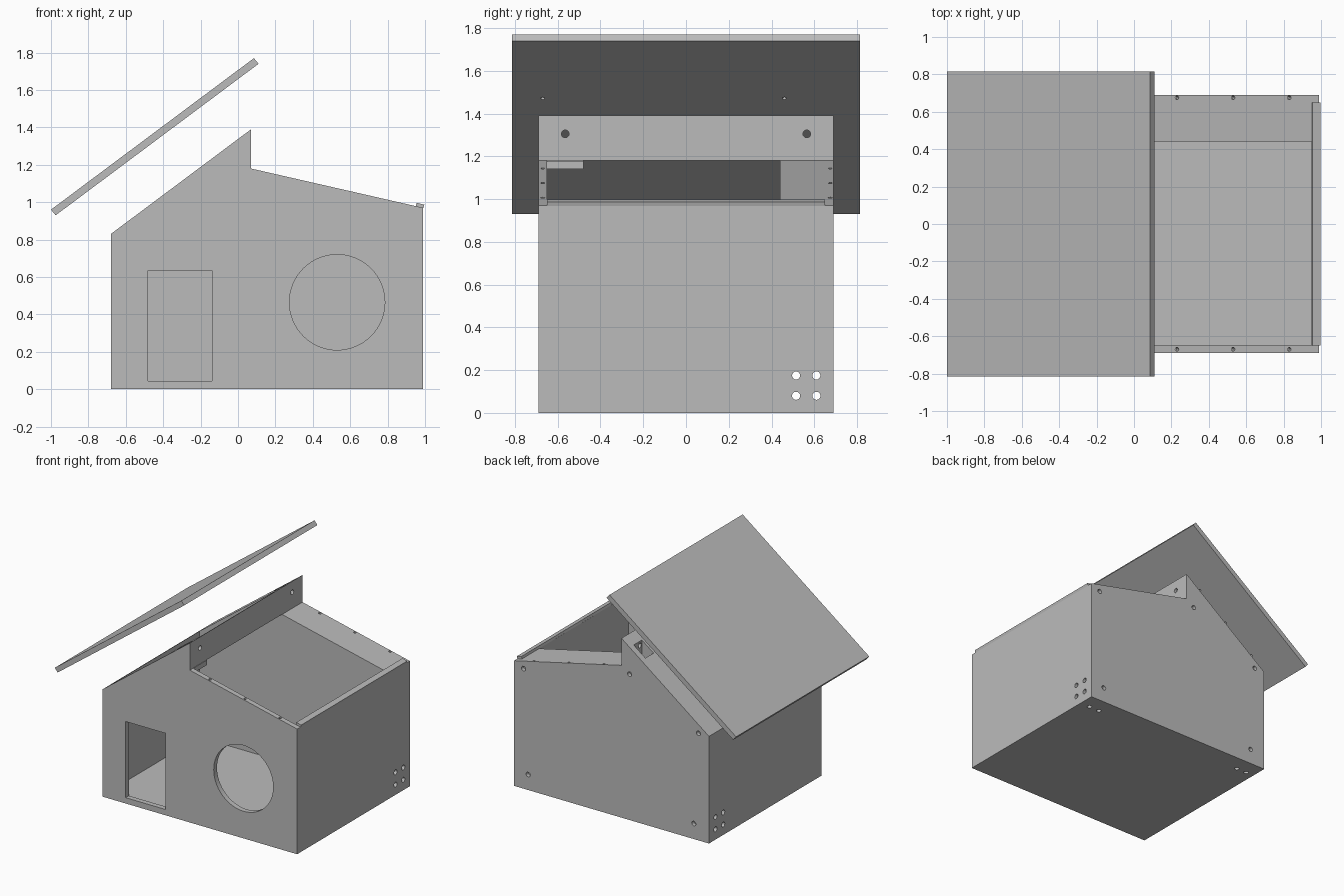
import bpy
import bmesh
import math
from mathutils import Vector

cube = bpy.data.objects.get("Cube")
if cube:
    bpy.data.objects.remove(cube, do_unlink=True)

# One matte grey for everything
grey = bpy.data.materials.new("plain_grey")
grey.use_nodes = True
grey.diffuse_color = (0.5, 0.5, 0.5, 1)
grey.node_tree.nodes["Principled BSDF"].inputs["Base Color"].default_value = (0.5, 0.5, 0.5, 1)


def finish(name, bm):
    bmesh.ops.recalc_face_normals(bm, faces=bm.faces)
    mesh = bpy.data.meshes.new(name)
    bm.to_mesh(mesh)
    bm.free()
    obj = bpy.data.objects.new(name, mesh)
    mesh.materials.append(grey)
    bpy.context.collection.objects.link(obj)
    return obj


def prism(name, outline, y0, y1):
    """Extrude an (x, z) outline from y0 to y1."""
    bm = bmesh.new()
    face = bm.faces.new([bm.verts.new((x, y0, z)) for x, z in outline])
    out = bmesh.ops.extrude_face_region(bm, geom=[face])
    moved = [v for v in out["geom"] if isinstance(v, bmesh.types.BMVert)]
    bmesh.ops.translate(bm, verts=moved, vec=(0, y1 - y0, 0))
    return finish(name, bm)


def box(name, x0, x1, y0, y1, z0, z1):
    return prism(name, [(x0, z0), (x1, z0), (x1, z1), (x0, z1)], y0, y1)


def rod(centre, axis, radius, length, sides=16):
    """Round cutter centred on a point, pointing along an axis."""
    bm = bmesh.new()
    bmesh.ops.create_cone(bm, cap_ends=True, segments=sides, radius1=radius,
                          radius2=radius, depth=length)
    turn = Vector(axis).to_track_quat("Z", "Y").to_matrix()
    bmesh.ops.rotate(bm, verts=bm.verts, matrix=turn)
    bmesh.ops.translate(bm, verts=bm.verts, vec=centre)
    return finish("cutter", bm)


def cut(target, cutter):
    mod = target.modifiers.new("cut", "BOOLEAN")
    mod.operation = "DIFFERENCE"
    mod.solver = "EXACT"
    mod.object = cutter
    bpy.context.view_layer.objects.active = target
    bpy.ops.object.modifier_apply(modifier=mod.name)
    bpy.data.objects.remove(cutter, do_unlink=True)


PITCH = 0.56 / 0.75
NORMAL = Vector((-PITCH, 0, 1)).normalized()


def slope_z(x):
    return 0.83 + (x + 0.68) * PITCH


def deck_z(x):
    return 1.18 - (x - 0.07) * 0.21 / 0.92


# House body with two inner spaces
house = prism("house_body", [(-0.68, 0), (0.99, 0), (0.99, 0.97), (0.07, 1.18),
                             (0.07, 1.39), (-0.68, 0.83)], -0.69, 0.69)
cut(house, prism("room", [(-0.64, 0.04), (0.95, 0.04), (0.95, 1.3), (0.08, 1.181),
                          (0.03, 1.181), (0.03, 1.6), (-0.64, 1.6)], -0.65, 0.44))
cut(house, prism("rear_space", [(-0.64, 0.04), (0.95, 0.04), (0.95, 0.93),
                                (0.07, 1.1), (-0.1, 1.1), (-0.64, 0.79)], 0.48, 0.65))

# Doorway and round window
cut(house, box("doorway", -0.48, -0.14, -0.8, -0.6, 0.045, 0.635))
cut(house, rod((0.53, -0.7, 0.465), (0, 1, 0), 0.255, 0.2, 64))

# Cable holes through both side walls
for x in (-0.66, 0.97):
    for y in (0.515, 0.61):
        for z in (0.08, 0.175):
            cut(house, rod((x, y, z), (1, 0, 0), 0.019, 0.1))

# Screw holes in the back wall and the floor
for x, z in ((0.87, 0.12), (0.91, 0.93), (-0.55, 0.12), (-0.59, 0.83), (0, 1.13)):
    cut(house, rod((x, 0.69, z), (0, 1, 0), 0.018, 0.06))
for x in (-0.61, -0.52, 0.815, 0.905):
    cut(house, rod((x, 0.565, 0), (0, 0, 1), 0.018, 0.14))

# Screw holes in the upper edges
for y in (-0.67, 0.675):
    for x in (0.23, 0.53, 0.83):
        cut(house, rod((x, y, deck_z(x)), (0.228, 0, 1), 0.01, 0.1, 12))
for y in (-0.67, 0.46):
    for x in (-0.6, -0.35, -0.1):
        cut(house, rod((x, y, slope_z(x)), NORMAL, 0.008, 0.1, 12))

# Front corner block under the ridge
block = prism("ridge_block", [(-0.14, 1.14), (0.07, 1.14), (0.07, 1.178), (0.03, 1.178),
                              (0.03, slope_z(0.03)), (-0.14, slope_z(-0.14))], -0.65, -0.48)

# Peg pockets and peg holes at both ends of the ridge panel
for target, y in ((house, 0.59), (block, -0.59)):
    cut(target, box("pocket", -0.1, 0.0, y - 0.05, y + 0.05, 1.2, 1.6))
for target, y in ((house, 0.565), (house, -0.565), (block, -0.565)):
    cut(target, rod((0.03, y, 1.305), (1, 0, 0), 0.018, 0.1))

# Ledge on top of the low side wall
ledge = prism("side_ledge", [(0.95, 0.977), (0.99, 0.967), (0.996, 0.987),
                             (0.955, 0.997)], -0.65, 0.65)

# Raised roof panel with screw holes underneath
roof = prism("roof_panel", [(-0.975, 0.93), (0.11, 1.74), (0.085, 1.77),
                            (-1.0, 0.96)], -0.815, 0.815)
for y in (-0.67, 0.46):
    for x in (-0.75, -0.5, -0.25):
        cut(roof, rod((x, y, 0.93 + (x + 0.975) * PITCH), NORMAL, 0.009, 0.04, 12))

# Smooth the round edges only
for obj in (house, block, ledge, roof):
    bpy.ops.object.select_all(action="DESELECT")
    obj.select_set(True)
    bpy.context.view_layer.objects.active = obj
    bpy.ops.object.shade_smooth_by_angle(angle=math.radians(32))
